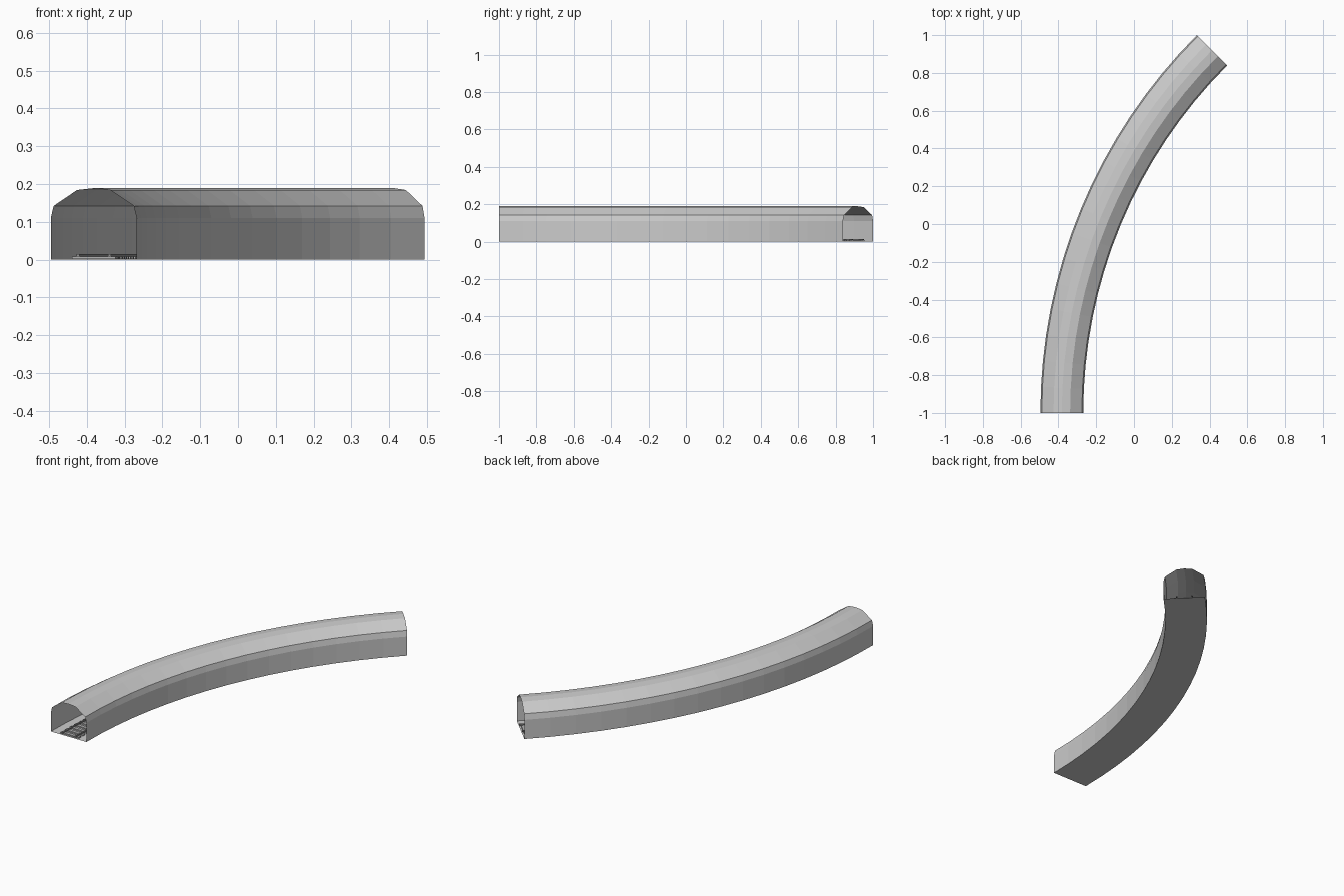
import bpy, bmesh
from math import sin, cos, pi

cube = bpy.data.objects.get("Cube")
if cube:
    bpy.data.objects.remove(cube, do_unlink=True)

CX, CY = 2.333, -1.0      # centre of the bend
R = 2.715                 # radius of the centre line
HALF = 0.1135             # half the tunnel width
SWEEP = pi / 4
STEPS = 16


def material(name, c):
    m = bpy.data.materials.new(name)
    m.use_nodes = True
    m.diffuse_color = (*c, 1)
    m.node_tree.nodes["Principled BSDF"].inputs["Base Color"].default_value = (*c, 1)
    return m


concrete = material("light grey", (0.6, 0.6, 0.6))
sleeper_grey = material("sleeper grey", (0.45, 0.45, 0.45))
steel = material("rail grey", (0.3, 0.3, 0.3))


def on_bend(offset, z, a):
    """Offset is measured outwards from the centre line."""
    r = R + offset
    return (CX - r * cos(a), CY + r * sin(a), z)


def sweep(bm, profile, a0, a1, steps, closed=True, caps=True):
    rings = [[bm.verts.new(on_bend(o, z, a0 + (a1 - a0) * i / steps)) for o, z in profile]
             for i in range(steps + 1)]
    n = len(profile)
    for r0, r1 in zip(rings, rings[1:]):
        for j in range(n if closed else n - 1):
            k = (j + 1) % n
            bm.faces.new((r0[j], r0[k], r1[k], r1[j]))
    if caps:
        bm.faces.new(rings[0])
        bm.faces.new(rings[-1][::-1])


def finish(name, bm, mat):
    bmesh.ops.recalc_face_normals(bm, faces=bm.faces)
    me = bpy.data.meshes.new(name)
    bm.to_mesh(me)
    bm.free()
    me.materials.append(mat)
    ob = bpy.data.objects.new(name, me)
    bpy.context.collection.objects.link(ob)
    return ob


def box(o0, o1, z0, z1):
    return [(o0, z0), (o1, z0), (o1, z1), (o0, z1)]


# Tunnel shell with its floor, open at both ends
half = [(HALF, 0), (HALF, 0.11), (0.106, 0.142), (0.044, 0.184)]
profile = half + [(0, 0.189)] + [(-o, z) for o, z in reversed(half)]
bm = bmesh.new()
sweep(bm, profile, 0, SWEEP, STEPS, caps=False)
finish("tunnel_shell", bm, concrete)

# Sleepers along the floor
bm = bmesh.new()
COUNT = 56
pitch = SWEEP / COUNT
for i in range(COUNT):
    a = (i + 0.25) * pitch
    sweep(bm, box(-0.058, 0.058, 0.001, 0.008), a, a + pitch / 2, 1)
finish("sleepers", bm, sleeper_grey)

# Pair of rails
for name, side in (("outer_rail", 1), ("inner_rail", -1)):
    bm = bmesh.new()
    sweep(bm, box(side * 0.042 - 0.004, side * 0.042 + 0.004, 0.008, 0.015), 0, SWEEP, STEPS)
    finish(name, bm, steel)
